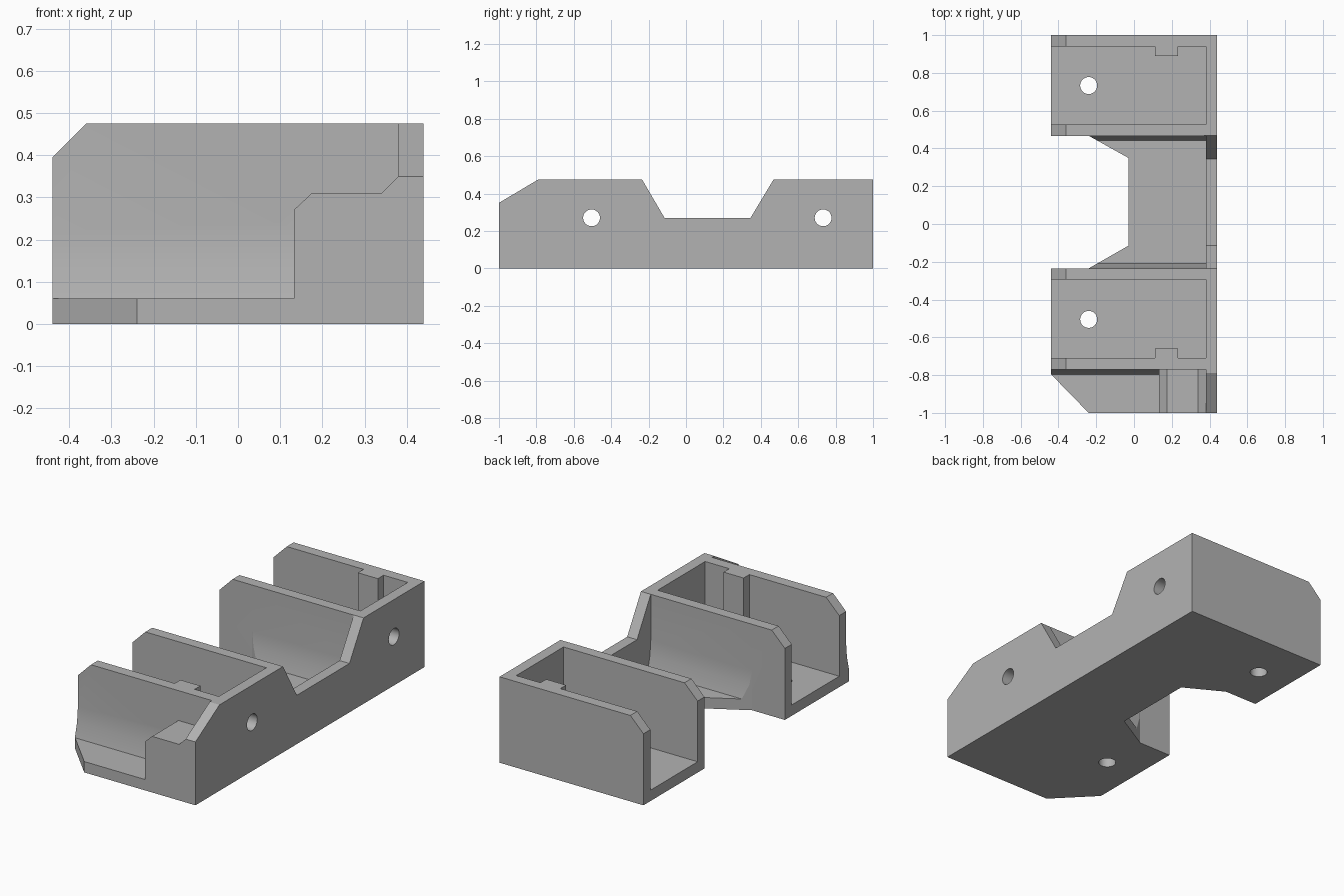
import bpy, bmesh, math

cube = bpy.data.objects.get("Cube")
if cube:
    bpy.data.objects.remove(cube, do_unlink=True)

TOP, FLOOR, HIGH, OUT = 0.475, 0.06, 0.6, -0.6   # HIGH and OUT overshoot the body
PLACE = {"X": lambda u, v, w: (w, u, v),
         "Y": lambda u, v, w: (u, w, v),
         "Z": lambda u, v, w: (u, v, w)}


def prism(name, outline, axis, low, high):
    """Extrude a 2D outline along an axis between two positions."""
    bm = bmesh.new()
    rings = [[bm.verts.new(PLACE[axis](u, v, w)) for u, v in outline]
             for w in (low, high)]
    bm.faces.new(rings[0])
    bm.faces.new(rings[1])
    n = len(outline)
    for i in range(n):
        j = (i + 1) % n
        bm.faces.new((rings[0][i], rings[0][j], rings[1][j], rings[1][i]))
    bmesh.ops.recalc_face_normals(bm, faces=bm.faces)
    mesh = bpy.data.meshes.new(name)
    bm.to_mesh(mesh)
    bm.free()
    obj = bpy.data.objects.new(name, mesh)
    bpy.context.collection.objects.link(obj)
    return obj


def circle(u, v, r=0.045, sides=32):
    return [(u + r * math.cos(2 * math.pi * i / sides),
             v + r * math.sin(2 * math.pi * i / sides)) for i in range(sides)]


def flared_side(y, out):
    """Outer wall face that flares gently where it meets the floor."""
    return [(y + out * d, z) for d, z in ((0.026, FLOOR), (0.007, 0.14), (0, 0.22), (0, HIGH))]


# Body: full footprint with the waist cut in and one clipped front corner
footprint = [(0.44, -1), (0.44, 1), (-0.44, 1), (-0.44, 0.467), (-0.24, 0.467),
             (-0.03, 0.35), (-0.03, -0.115), (-0.24, -0.235), (-0.44, -0.235),
             (-0.44, -0.795), (-0.24, -1)]
body = prism("holder_body", footprint, "Z", 0, TOP)
cutters = []


def cut(name, outline, axis, low, high):
    cutters.append(prism(name, outline, axis, low, high))


# Two open bays, each with a rib on its outer wall
for name, rib_wall, plain_wall, side in (("back_bay", 0.94, 0.527, 1),
                                         ("front_bay", -0.71, -0.295, -1)):
    rib = rib_wall - side * 0.05
    cut(name, [(OUT, plain_wall), (0.38, plain_wall), (0.38, rib_wall), (0.232, rib_wall),
               (0.232, rib), (0.11, rib), (0.11, rib_wall), (OUT, rib_wall)],
        "Z", FLOOR, HIGH)

# Middle gap and the sloped notch through the long side wall
cut("middle_gap", flared_side(-0.235, 1) + flared_side(0.467, -1)[::-1], "X", OUT, 0.38)
cut("side_notch", [(-0.308, HIGH), (-0.115, 0.27), (0.345, 0.27), (0.543, HIGH)],
    "X", 0.37, HIGH)

# Front shelf, stepped block top and sloped end of the side wall
cut("front_shelf", [(-1.2, FLOOR)] + flared_side(-0.77, -1) + [(-1.2, HIGH)], "X", OUT, 0.133)
cut("block_top", [(0.1, 0.24), (0.175, 0.31), (0.34, 0.31), (0.38, 0.35),
                  (0.38, HIGH), (0.1, HIGH)], "Y", -1.2, -0.77)
cut("end_slope", [(-1.2, 0.231), (-0.58, HIGH), (-1.2, HIGH)], "X", 0.37, HIGH)

# Chamfer on the open ends of the bay walls
cut("wall_chamfer", [(OUT, 0.235), (-0.235, HIGH), (OUT, HIGH)], "Y", -1.2, 1.2)

# Screw holes through the side wall and floor of each bay
for label, y in (("front", -0.505), ("back", 0.733)):
    cut(label + "_side_hole", circle(y, 0.27), "X", 0.3, HIGH)
    cut(label + "_floor_hole", circle(-0.24, y), "Z", -0.1, 0.12)

for cutter in cutters:
    mod = body.modifiers.new(cutter.name, "BOOLEAN")
    mod.operation = "DIFFERENCE"
    mod.solver = "EXACT"
    mod.object = cutter

# Bake the cuts and drop the cutters
bpy.context.view_layer.update()
graph = bpy.context.evaluated_depsgraph_get()
mesh = bpy.data.meshes.new_from_object(body.evaluated_get(graph))
body.modifiers.clear()
body.data = mesh
for cutter in cutters:
    bpy.data.objects.remove(cutter, do_unlink=True)

# Plain grey finish
grey = bpy.data.materials.new("plain_grey")
grey.use_nodes = True
colour = (0.45, 0.45, 0.45, 1)
grey.diffuse_color = colour
grey.node_tree.nodes["Principled BSDF"].inputs["Base Color"].default_value = colour
mesh.materials.clear()
mesh.materials.append(grey)

for obj in bpy.context.selected_objects:
    obj.select_set(False)
body.select_set(True)
bpy.context.view_layer.objects.active = body
bpy.ops.object.shade_smooth_by_angle(angle=math.radians(20))
